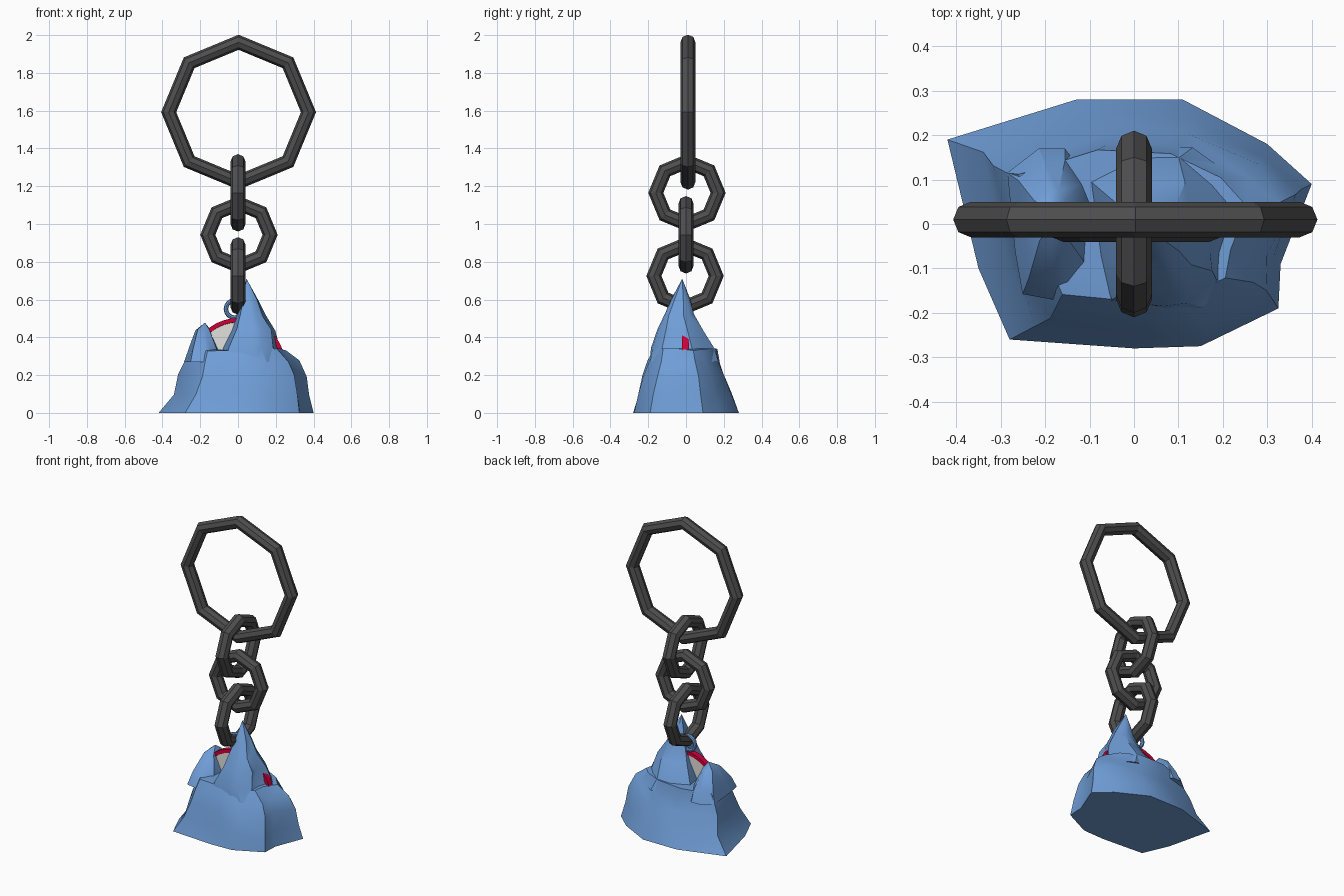
import bpy, bmesh, math, random

random.seed(4)
if "Cube" in bpy.data.objects:
    bpy.data.objects.remove(bpy.data.objects["Cube"], do_unlink=True)


def material(name, rgb):
    m = bpy.data.materials.new(name)
    m.use_nodes = True
    m.diffuse_color = (*rgb, 1)
    m.node_tree.nodes["Principled BSDF"].inputs["Base Color"].default_value = (*rgb, 1)
    return m


blue = material("rock blue", (0.16, 0.34, 0.68))
grey = material("dark grey metal", (0.075, 0.075, 0.075))
red = material("red rim", (0.62, 0.0, 0.04))
white = material("pale face", (0.75, 0.75, 0.73))


def finish(name, bm, mats, angle=None):
    bmesh.ops.recalc_face_normals(bm, faces=bm.faces)
    mesh = bpy.data.meshes.new(name)
    bm.to_mesh(mesh)
    bm.free()
    ob = bpy.data.objects.new(name, mesh)
    bpy.context.collection.objects.link(ob)
    for m in mats:
        mesh.materials.append(m)
    if angle:
        bpy.ops.object.select_all(action='DESELECT')
        ob.select_set(True)
        bpy.context.view_layer.objects.active = ob
        bpy.ops.object.shade_smooth_by_angle(angle=math.radians(angle))
    return ob


def ring(name, loc, major, minor, sides, mat, upright_turn=0):
    bpy.ops.mesh.primitive_torus_add(
        major_radius=major, minor_radius=minor, major_segments=sides,
        minor_segments=8, location=loc,
        rotation=(math.pi / 2, 0, upright_turn))
    ob = bpy.context.object
    ob.name = name
    ob.data.materials.append(mat)
    return ob


# Ring and chain, alternate links turned a quarter
ring("key_ring", (0.003, 0.01, 1.592), 0.37, 0.04, 8, grey)
ring("upper_link", (0, 0.005, 1.165), 0.165, 0.04, 8, grey, math.pi / 2)
ring("middle_link", (0.005, 0, 0.943), 0.165, 0.04, 8, grey)
ring("lower_link", (0, -0.005, 0.725), 0.165, 0.04, 8, grey, math.pi / 2)
ring("eyelet", (-0.018, 0, 0.55), 0.046, 0.012, 16, blue)

# Rock outline, scaled to each level's left, right, front and back extents
OUTLINE = [(-.42, .19), (-.13, .28), (.11, .28), (.30, .18), (.40, .09),
           (.33, -.09), (.325, -.19), (.15, -.275), (0, -.28), (-.28, -.26),
           (-.35, -.10)]


def rock(name, levels, apex=None, rough=0.008):
    bm = bmesh.new()
    rows = []
    for i, (z, left, right, front, back) in enumerate(levels):
        row = []
        for x, y in OUTLINE:
            u, v = (x + .42) / .82, (y + .28) / .56
            j = rough if i else 0
            row.append(bm.verts.new((
                left + (right - left) * u + random.uniform(-j, j),
                front + (back - front) * v + random.uniform(-j, j),
                z + random.uniform(-j, j))))
        rows.append(row)
    n = len(OUTLINE)
    for a, b in zip(rows, rows[1:]):
        for k in range(n):
            q = (k + 1) % n
            bm.faces.new((a[k], a[q], b[q], b[k]))
    bm.faces.new(rows[0])
    if apex:
        tip = bm.verts.new(apex)
        for k in range(n):
            bm.faces.new((rows[-1][k], rows[-1][(k + 1) % n], tip))
    else:
        bm.faces.new(rows[-1])
    bmesh.ops.triangulate(bm, faces=[f for f in bm.faces if f.calc_center_median().z > 0.01])
    return finish(name, bm, [blue], 32)


rock("rock_body", [(0, -.42, .40, -.28, .28),
                   (.10, -.345, .38, -.252, .24),
                   (.20, -.31, .36, -.225, .205),
                   (.27, -.285, .325, -.2, .18),
                   (.335, -.255, .255, -.178, .16)])
rock("main_peak", [(.27, -.12, .27, -.192, .172),
                   (.34, -.10, .22, -.18, .145),
                   (.44, -.045, .195, -.15, .09),
                   (.52, -.01, .145, -.115, .045),
                   (.60, .01, .105, -.075, .02)], (.045, -.02, .71), .006)
rock("side_peak", [(.27, -.285, -.085, -.17, .17),
                   (.34, -.262, -.10, -.13, .14),
                   (.44, -.225, -.145, -.045, .07)], (-.175, .02, .478), .004)

# Disc set in the rock, with a raised rim and pale faces
bm = bmesh.new()
bmesh.ops.create_cone(bm, cap_ends=True, segments=40, radius1=.25, radius2=.25, depth=.036)
caps = [f for f in bm.faces if len(f.verts) > 4]
bmesh.ops.inset_individual(bm, faces=caps, thickness=.022)
bmesh.ops.inset_individual(bm, faces=caps, thickness=.001, depth=-.006)
for f in caps:
    f.material_index = 1
disc = finish("embedded_disc", bm, [red, white], 30)
disc.location = (0, -.003, .252)
disc.rotation_euler = (math.pi / 2, 0, 0)
